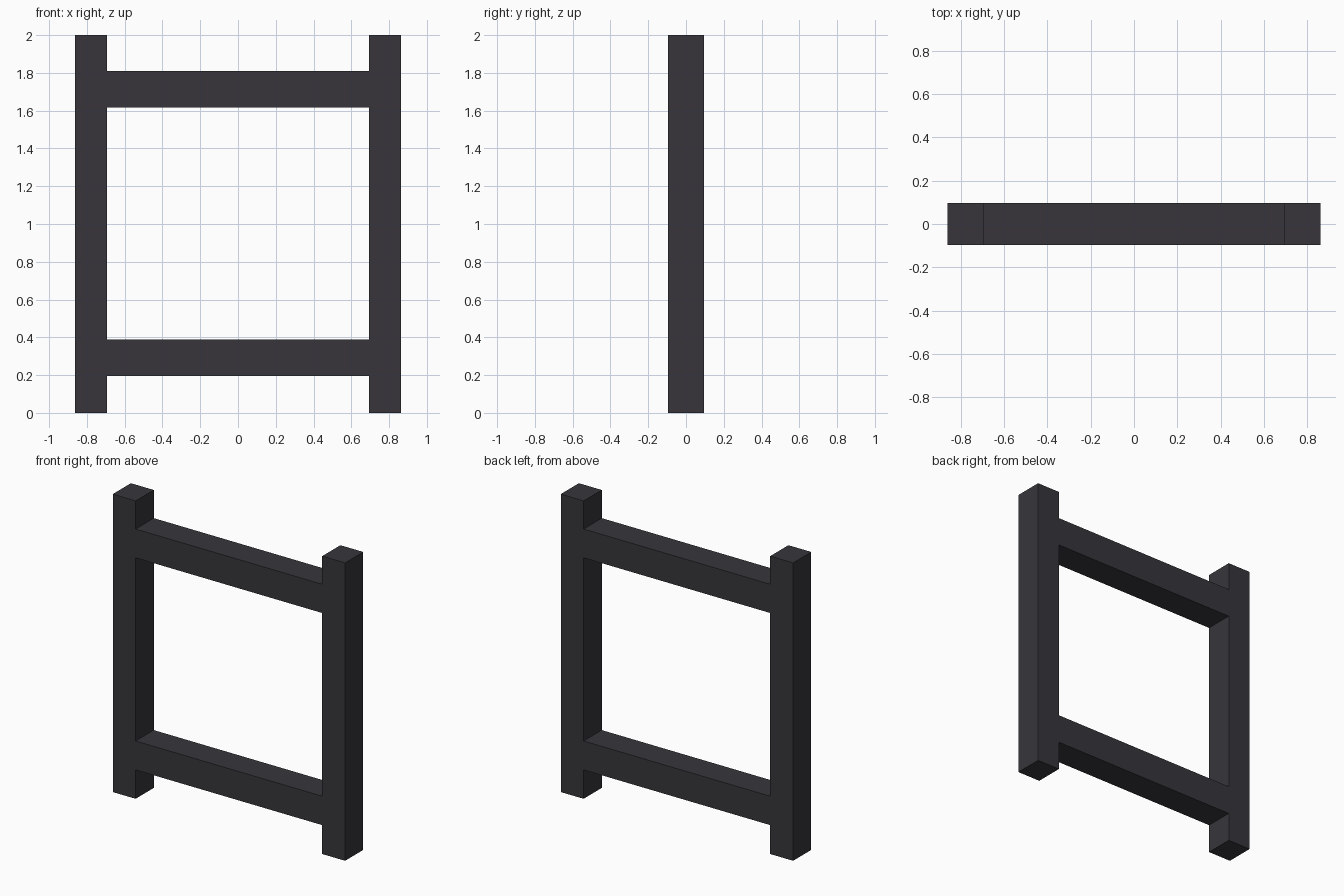
import bpy

if "Cube" in bpy.data.objects:
    bpy.data.objects.remove(bpy.data.objects["Cube"])

# Single dark charcoal colour
charcoal = bpy.data.materials.new("dark_charcoal")
charcoal.diffuse_color = (0.038, 0.036, 0.043, 1.0)
charcoal.use_nodes = True
charcoal.node_tree.nodes["Principled BSDF"].inputs["Base Color"].default_value = charcoal.diffuse_color

OUTER, INNER = 0.863, 0.693   # post outer and inner x
DEPTH = 0.096                 # half thickness in y


def box(name, x0, x1, z0, z1):
    bpy.ops.mesh.primitive_cube_add(size=1, location=((x0 + x1) / 2, 0, (z0 + z1) / 2))
    ob = bpy.context.object
    ob.name = name
    ob.scale = (x1 - x0, 2 * DEPTH, z1 - z0)
    bpy.ops.object.transform_apply(location=False, rotation=False, scale=True)
    ob.data.materials.append(charcoal)
    return ob


# Upright posts
box("left_post", -OUTER, -INNER, 0, 2)
box("right_post", INNER, OUTER, 0, 2)

# Cross rails butted between the posts
box("lower_rail", -INNER, INNER, 0.194, 0.388)
box("upper_rail", -INNER, INNER, 1.618, 1.811)
